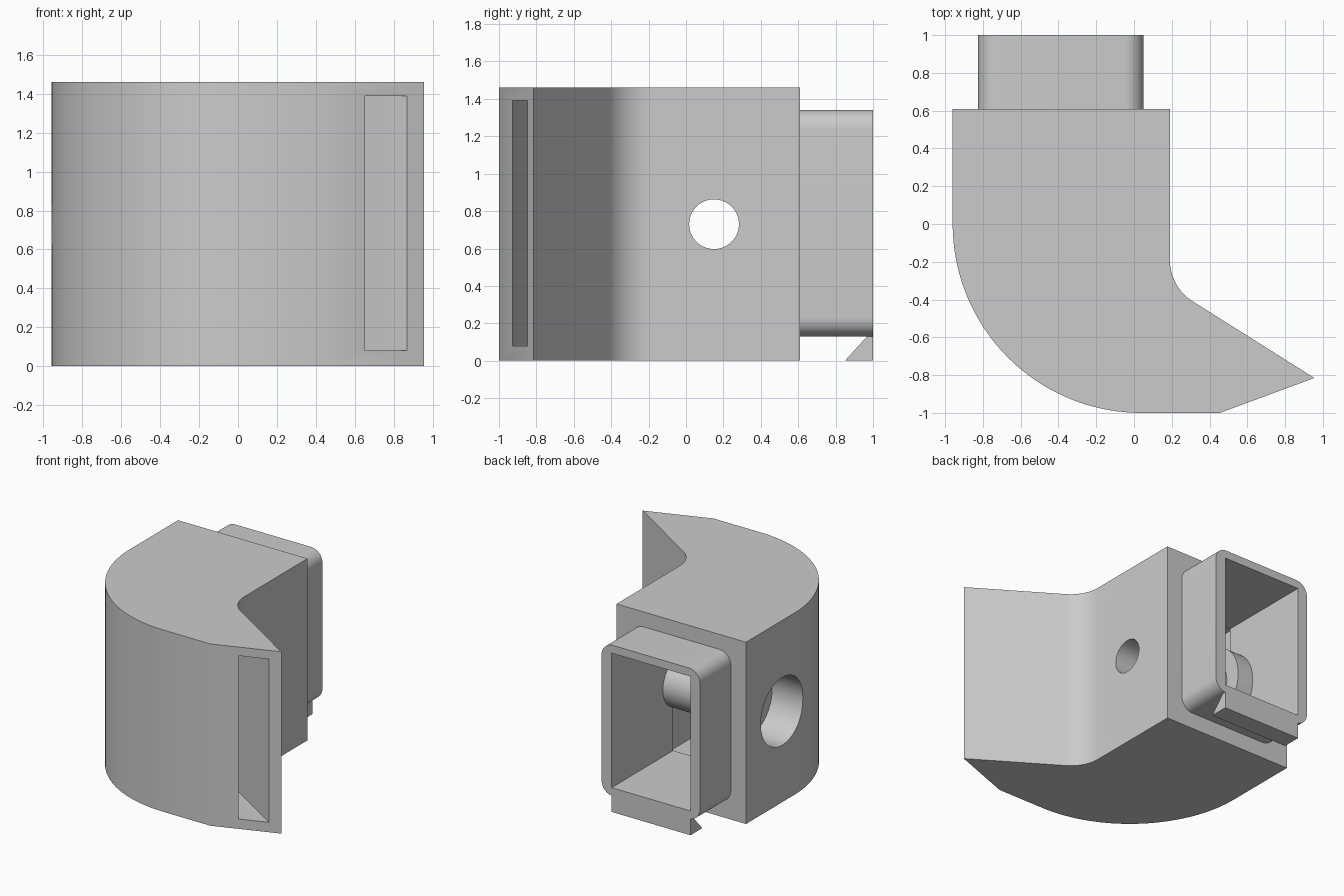
import bpy, bmesh
from math import cos, sin, radians, pi
from mathutils import Vector, Matrix

cube = bpy.data.objects.get("Cube")
if cube:
    bpy.data.objects.remove(cube, do_unlink=True)

grey = bpy.data.materials.new("light_grey")
grey.use_nodes = True
grey.diffuse_color = (0.6, 0.6, 0.6, 1)
grey.node_tree.nodes["Principled BSDF"].inputs["Base Color"].default_value = (0.6, 0.6, 0.6, 1)

HEIGHT = 1.46
MID = HEIGHT / 2
WALL = 0.073
BORE_Y = 0.15


def finish(name, bm):
    bmesh.ops.recalc_face_normals(bm, faces=bm.faces)
    mesh = bpy.data.meshes.new(name)
    bm.to_mesh(mesh)
    bm.free()
    mesh.materials.append(grey)
    ob = bpy.data.objects.new(name, mesh)
    bpy.context.collection.objects.link(ob)
    return ob


def prism(name, points, offset):
    """Closed profile of 3D points swept along offset."""
    bm = bmesh.new()
    face = bm.faces.new([bm.verts.new(p) for p in points])
    result = bmesh.ops.extrude_face_region(bm, geom=[face], use_keep_orig=True)
    verts = [g for g in result["geom"] if isinstance(g, bmesh.types.BMVert)]
    bmesh.ops.translate(bm, verts=verts, vec=Vector(offset))
    return finish(name, bm)


def arc(cx, cy, r, start, end, steps):
    angles = [radians(start + (end - start) * i / steps) for i in range(steps + 1)]
    return [(cx + r * cos(a), cy + r * sin(a)) for a in angles]


def box(name, x0, x1, y0, y1, z0, z1):
    base = [(x0, y0, z0), (x1, y0, z0), (x1, y1, z0), (x0, y1, z0)]
    return prism(name, base, (0, 0, z1 - z0))


def rod(name, x0, x1, r):
    """Cylinder along x on the bore axis."""
    ring = [(x0, y, z) for y, z in arc(BORE_Y, MID, r, 0, 360, 64)[:-1]]
    return prism(name, ring, (x1 - x0, 0, 0))


def combine(target, tool, operation):
    mod = target.modifiers.new(operation.lower(), "BOOLEAN")
    mod.operation = operation
    mod.solver = "EXACT"
    mod.object = tool
    bpy.context.view_layer.objects.active = target
    bpy.ops.object.modifier_apply(modifier=mod.name)
    bpy.data.objects.remove(tool, do_unlink=True)


def plan(inset, back, front_tip):
    """Curved plan outline, inset from the outside walls."""
    pts = [(0.19 - inset, back)]
    pts += arc(0.45, -0.19, 0.26 + inset, 180, 237.8, 16)
    pts += front_tip
    pts += arc(0.04, 0, 1 - inset, 270, 180, 48)
    pts.append((-0.96 + inset, back))
    return pts


# Curved body with a pointed front end
outline = plan(0, 0.61, [(0.955, -0.815), (0.455, -1)])
body = prism("curved_duct_body", [(x, y, 0) for x, y in outline], (0, 0, HEIGHT))

# Rounded rear socket
bm = bmesh.new()
corners = [(-0.05, 1.24, 0, 90), (-0.725, 1.24, 90, 180),
           (-0.725, 0.23, 180, 270), (-0.05, 0.23, 270, 360)]
rim = [p for cx, cz, a, b in corners for p in arc(cx, cz, 0.1, a, b, 10)]
bm.free()
combine(body, prism("rear_socket", [(x, 0.5, z) for x, z in rim], (0, 0.5, 0)), "UNION")

# Wedge-shaped catch under the socket
wedge = [(-0.74, 0.85, 0), (-0.74, 1, 0), (-0.74, 1, 0.16), (-0.74, 0.99, 0.15)]
wedge[3] = (-0.74, 0.995, 0.16)
combine(body, prism("socket_catch", wedge, (0.7, 0, 0)), "UNION")

# Inner chamber, which opens as the front slot
hollow = plan(WALL, 0.22, [(0.995, -1 + WALL)])
combine(body, prism("chamber", [(x, y, 0.08) for x, y in hollow], (0, 0, 1.31)), "DIFFERENCE")

# Square rear duct
combine(body, box("duct", -0.74, -0.04, 0.15, 1.1, 0.195, 1.275), "DIFFERENCE")

# Stepped screw boss across the inside
combine(body, rod("wide_boss", -0.92, -0.6, 0.33), "UNION")
combine(body, rod("narrow_boss", -0.64, 0.15, 0.2), "UNION")

# Counterbore and through hole
combine(body, rod("counterbore", -1.1, -0.68, 0.272), "DIFFERENCE")
combine(body, rod("through_hole", -0.8, 0.4, 0.133), "DIFFERENCE")

bpy.ops.object.select_all(action="DESELECT")
body.select_set(True)
bpy.context.view_layer.objects.active = body
bpy.ops.object.shade_smooth_by_angle(angle=radians(30))
